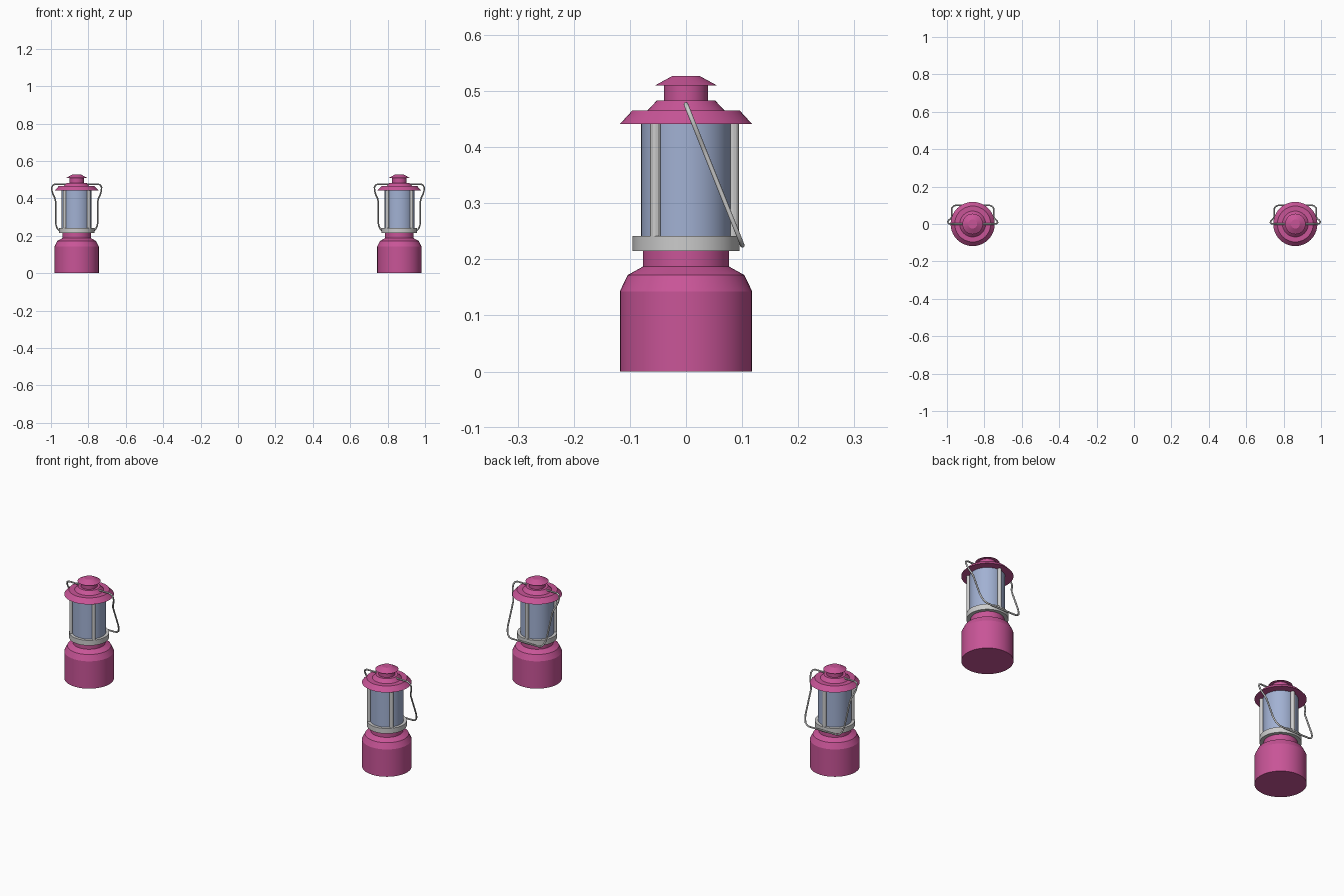
import bpy, bmesh, math
from mathutils import Matrix, Vector

if "Cube" in bpy.data.objects:
    bpy.data.objects.remove(bpy.data.objects["Cube"])


def material(name, rgb):
    m = bpy.data.materials.new(name)
    m.diffuse_color = (*rgb, 1)
    m.use_nodes = True
    m.node_tree.nodes["Principled BSDF"].inputs["Base Color"].default_value = m.diffuse_color
    return m


PINK = material("pink_paint", (0.58, 0.09, 0.31))
GLASS = material("blue_glass", (0.36, 0.44, 0.65))


def finish(obj, mat=None, smooth=True):
    if mat:
        obj.data.materials.append(mat)
    if smooth:
        bpy.ops.object.select_all(action='DESELECT')
        obj.select_set(True)
        bpy.context.view_layer.objects.active = obj
        bpy.ops.object.shade_smooth_by_angle(angle=math.radians(25))
    return obj


def lathe(name, profile, cx, mat=None, sides=40):
    """Spin (radius, z) points round a vertical axis at x = cx, capping both ends."""
    bm = bmesh.new()
    rings = []
    for r, z in profile:
        rings.append([bm.verts.new((r * math.cos(2 * math.pi * i / sides),
                                    r * math.sin(2 * math.pi * i / sides), z))
                      for i in range(sides)])
    for a, b in zip(rings, rings[1:]):
        for i in range(sides):
            j = (i + 1) % sides
            bm.faces.new((a[i], a[j], b[j], b[i]))
    bm.faces.new(rings[0][::-1])
    bm.faces.new(rings[-1])
    me = bpy.data.meshes.new(name)
    bm.to_mesh(me)
    bm.free()
    obj = bpy.data.objects.new(name, me)
    obj.location.x = cx
    bpy.context.collection.objects.link(obj)
    return finish(obj, mat)


def post(name, cx, angle):
    bpy.ops.mesh.primitive_cylinder_add(
        vertices=12, radius=0.0092, depth=0.205,
        location=(cx + 0.085 * math.cos(angle), 0.085 * math.sin(angle), 0.34))
    obj = bpy.context.object
    obj.name = name
    finish(obj)


def wire(name, cx, points, radius):
    cu = bpy.data.curves.new(name, 'CURVE')
    cu.dimensions = '3D'
    cu.bevel_depth = radius
    cu.bevel_resolution = 2
    cu.use_fill_caps = True
    sp = cu.splines.new('POLY')
    sp.points.add(len(points) - 1)
    for p, co in zip(sp.points, points):
        p.co = (*co, 1)
    obj = bpy.data.objects.new(name, cu)
    obj.location.x = cx
    bpy.context.collection.objects.link(obj)


# Half of the handle outline as (x, z); it leans back from its pivots
half = [(0.05, 0.476), (0.115, 0.476), (0.127, 0.471), (0.133, 0.458),
        (0.132, 0.44), (0.126, 0.42), (0.117, 0.402), (0.113, 0.385),
        (0.113, 0.275), (0.110, 0.255), (0.103, 0.238), (0.092, 0.228),
        (0.078, 0.225)]
right = [(x, (0.476 - z) * 0.4, z) for x, z in half]
handle = right + [(-x, y, z) for x, y, z in reversed(right)]

for side, cx in (("left", -0.8625), ("right", 0.8625)):
    # Fuel tank with shoulder and neck
    lathe(side + "_tank", [(0.118, 0), (0.118, 0.143), (0.104, 0.172),
                           (0.077, 0.187), (0.077, 0.217)], cx, PINK)
    # Metal collar
    lathe(side + "_collar", [(0.095, 0.215), (0.095, 0.242)], cx)
    # Glass chimney
    lathe(side + "_glass", [(0.080, 0.240), (0.080, 0.445)], cx, GLASS)
    # Stepped cap and vent
    lathe(side + "_cap", [(0.118, 0.441), (0.096, 0.465), (0.069, 0.465),
                          (0.052, 0.483), (0.039, 0.483), (0.039, 0.510),
                          (0.055, 0.510), (0.024, 0.527)], cx, PINK)
    # Guard posts: two in front, one behind
    for i, deg in enumerate((-40, 90, 220)):
        post(f"{side}_post_{i + 1}", cx, math.radians(deg))
    # Wire carrying handle
    wire(side + "_handle", cx, handle, 0.0042)
